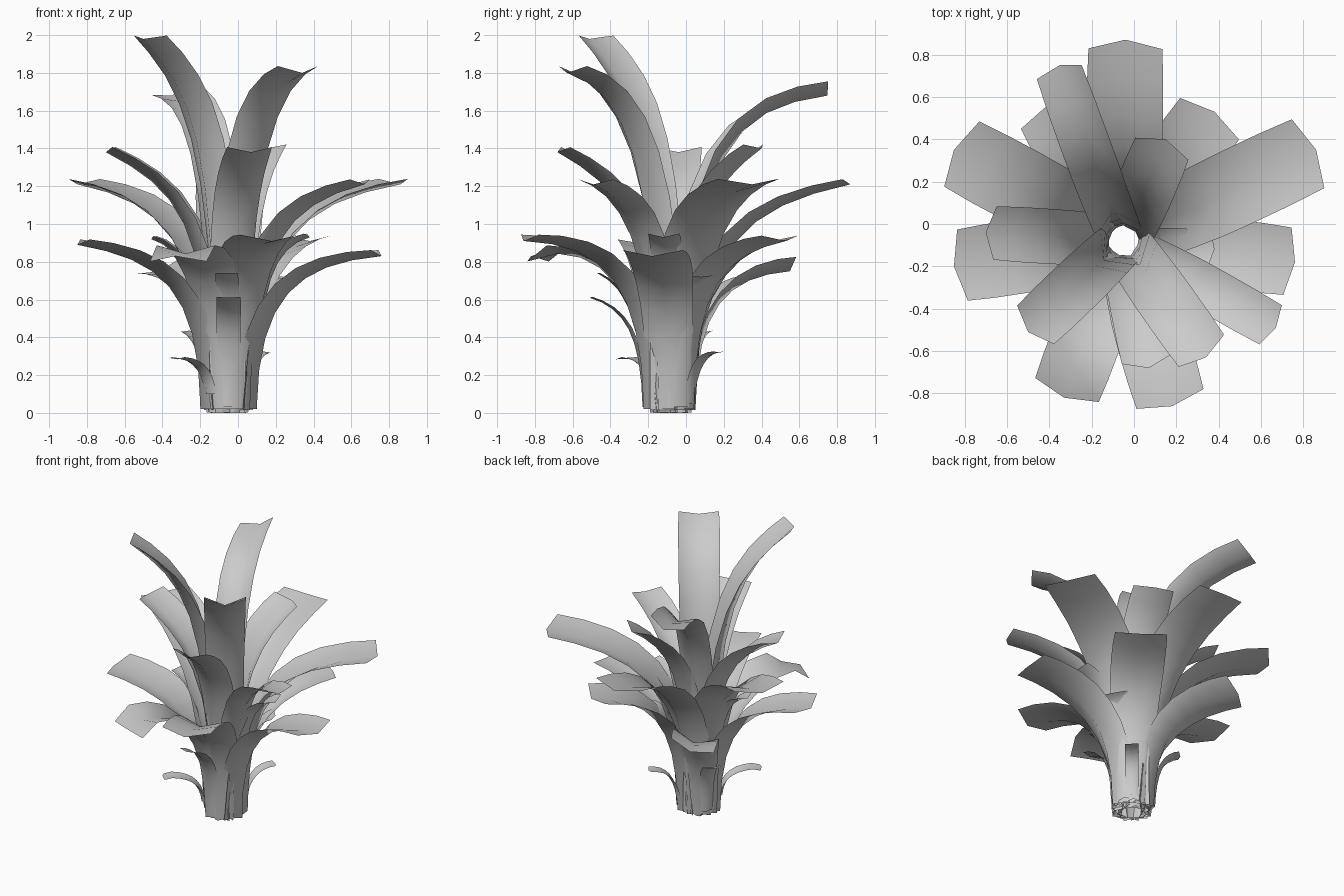
import bpy
import bmesh
from math import hypot, radians
from mathutils import Matrix, Vector

if "Cube" in bpy.data.objects:
    bpy.data.objects.remove(bpy.data.objects["Cube"])

CENTRE = Vector((-0.05, -0.08, 0))
UP = Vector((0, 0, 1))
ROWS = 9


def bezier(points, t):
    a, b, c, d = points
    s = 1 - t
    pos = a * s**3 + b * (3 * s * s * t) + c * (3 * s * t * t) + d * t**3
    tan = (b - a) * (s * s) + (c - b) * (2 * s * t) + (d - c) * (t * t)
    return pos, tan.normalized()


def leaf(name, tip, width, lift, z0=0.02, r0=0.14, stiff=0.74, base=0.72,
         cup=0.11, tip_cup=0.035, roll=0):
    """Channelled blade that rises along the trunk and then arches out to its tip."""
    x, y, z = tip
    out = Vector((x, y, 0)) - CENTRE
    reach = hypot(out.x, out.y)
    out.normalize()
    side = UP.cross(out)

    def at(r, h):
        return CENTRE + out * r + UP * h

    path = [at(r0, z0), at(r0 + 0.01, z0 + (z - z0) * stiff),
            at(r0 + (reach - r0) * 0.33, z0 + (z - z0) * lift), at(reach, z)]
    bm = bmesh.new()
    previous = None
    for i in range(ROWS):
        t = i / (ROWS - 1)
        pos, tan = bezier(path, t)
        inward = side.cross(tan)
        if inward.dot(out) > 0:
            inward = -inward
        twist = Matrix.Rotation(radians(roll) * t, 3, tan)
        across, inward = twist @ side, twist @ inward
        half = width / 2 * (base + (1 - base) * min(1, t * 1.5))
        depth = (cup * (1 - t) + tip_cup * t) * min(1, width / 0.24)
        edge = pos + inward * depth
        if i == ROWS - 1:                       # blunt pointed tip
            edge -= tan * 0.03 * width / 0.3
            half *= 0.97
        row = [bm.verts.new(p) for p in (edge - across * half, pos, edge + across * half)]
        if previous:
            for k in range(2):
                bm.faces.new((previous[k], previous[k + 1], row[k + 1], row[k]))
        previous = row
    mesh = bpy.data.meshes.new(name)
    bm.to_mesh(mesh)
    bm.free()
    mesh.shade_smooth()
    bpy.context.collection.objects.link(bpy.data.objects.new(name, mesh))


# Crown leaves: tip position, width, lift of the arch, roll, stiffness
crown = [
    ((-0.50, -0.51, 1.98), 0.26, 0.85, 0, 0.74), ((0.34, -0.63, 1.80), 0.27, 0.94, 0, 0.74),
    ((-0.35, 0.75, 1.68), 0.24, 0.96, -18, 0.84), ((0.15, 0.40, 1.40), 0.28, 0.86, 0, 0.74),
    ((0.07, -0.68, 1.38), 0.25, 0.86, 0, 0.74), ((-0.70, -0.04, 1.38), 0.26, 0.86, 0, 0.74),
]
for n, (tip, width, lift, roll, stiff) in enumerate(crown):
    leaf(f"crown_leaf_{n + 1}", tip, width, lift, z0=0.0, r0=0.095, base=0.85,
         tip_cup=0.045, roll=roll, stiff=stiff)

# Middle ring of broad leaves
middle = [
    ((0.86, 0.35, 1.21), 0.37, 0.92), ((-0.85, 0.35, 1.21), 0.36, 0.92),
    ((-0.04, 0.87, 1.21), 0.36, 0.90), ((0.67, -0.49, 1.21), 0.22, 0.91),
]
for n, (tip, width, lift) in enumerate(middle):
    leaf(f"middle_leaf_{n + 1}", tip, width, lift, z0=0.015, r0=0.13)

# Lower ring of arching leaves
lower = [
    ((-0.85, -0.20, 0.89), 0.35, 0.91, 0), ((-0.33, -0.82, 0.83), 0.33, 1.10, 0),
    ((0.18, -0.86, 0.91), 0.34, 0.98, 0), ((0.76, -0.18, 0.83), 0.33, 0.95, 0),
    ((0.38, 0.53, 0.91), 0.35, 0.92, 0), ((-0.42, 0.55, 0.75), 0.30, 0.96, -18),
    ((0.38, -0.12, 0.93), 0.17, 0.94, 0), ((-0.46, -0.04, 0.92), 0.15, 0.94, 0),
]
for n, (tip, width, lift, roll) in enumerate(lower):
    leaf(f"lower_leaf_{n + 1}", tip, width, lift, z0=0.02, r0=0.15, base=0.66, roll=roll)

# Small narrow leaves on the trunk: tip, width, lift, start height
small = [
    ((-0.06, -0.47, 0.74), 0.12, 0.88, 0.03), ((-0.05, -0.51, 0.61), 0.13, 0.90, 0.03),
    ((0.24, 0.08, 0.72), 0.18, 0.98, 0.03), ((-0.36, -0.34, 0.29), 0.10, 1.00, 0.10),
    ((0.17, 0.18, 0.32), 0.09, 0.98, 0.05), ((-0.30, 0.11, 0.43), 0.11, 0.97, 0.05),
]
for n, (tip, width, lift, z0) in enumerate(small):
    leaf(f"small_leaf_{n + 1}", tip, width, lift, z0=z0, r0=0.15, base=0.9,
         cup=0.06, tip_cup=0.015, stiff=0.66)
